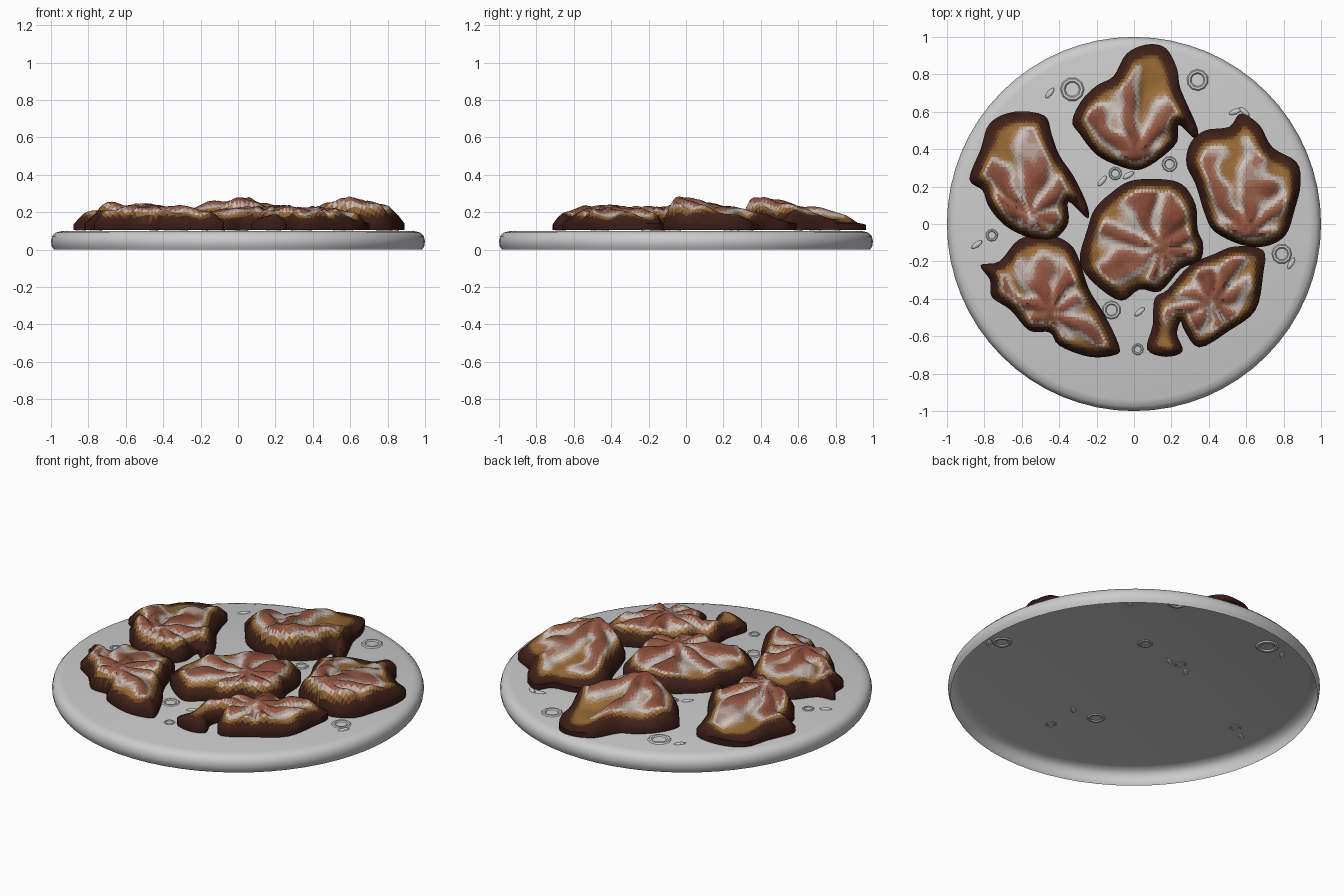
import bpy, bmesh, math
from mathutils import Vector, noise
from mathutils.geometry import delaunay_2d_cdt, intersect_point_line

if "Cube" in bpy.data.objects:
    bpy.data.objects.remove(bpy.data.objects["Cube"])


def finish(bm, name, angle=None):
    me = bpy.data.meshes.new(name)
    bm.to_mesh(me)
    bm.free()
    ob = bpy.data.objects.new(name, me)
    bpy.context.collection.objects.link(ob)
    if angle:
        bpy.ops.object.select_all(action='DESELECT')
        ob.select_set(True)
        bpy.context.view_layer.objects.active = ob
        bpy.ops.object.shade_smooth_by_angle(angle=math.radians(angle))
    return ob


# Browning ramp: charred edge, golden, pale glaze, red meat
STOPS = [(0.035, 0.01, 0.007), (0.06, 0.018, 0.01), (0.28, 0.13, 0.03),
         (0.33, 0.15, 0.04), (0.62, 0.57, 0.53), (0.32, 0.12, 0.07), (0.22, 0.06, 0.035)]
STEPS = 24
ramp = []
for i in range(STEPS):
    t = i / (STEPS - 1) * (len(STOPS) - 1)
    k = min(int(t), len(STOPS) - 2)
    c = Vector(STOPS[k]).lerp(Vector(STOPS[k + 1]), t - k)
    m = bpy.data.materials.new(f"browning_{i}")
    m.diffuse_color = (*c, 1)
    m.use_nodes = True
    m.node_tree.nodes["Principled BSDF"].inputs["Base Color"].default_value = m.diffuse_color
    ramp.append(m)

# Plate: open underneath, turned from a short profile
bm = bmesh.new()
N = 64
rings = []
for r, z in [(0.985, 0), (0.996, 0.02), (1.0, 0.045), (0.993, 0.072), (0.975, 0.091), (0.94, 0.1)]:
    rings.append([bm.verts.new((r * math.cos(2 * math.pi * i / N), r * math.sin(2 * math.pi * i / N), z))
                  for i in range(N)])
for a, b in zip(rings, rings[1:]):
    for i in range(N):
        j = (i + 1) % N
        bm.faces.new((a[i], a[j], b[j], b[i]))
bm.faces.new(rings[-1])
finish(bm, "plate", 40)


def smooth_outline(pts, n=4):
    pts = [Vector(p) for p in pts]
    out = []
    for i in range(len(pts)):
        a, b, c, d = (pts[(i + k) % len(pts)] for k in (-1, 0, 1, 2))
        for s in range(n):
            t = s / n
            out.append(0.5 * (2 * b + (c - a) * t + (2 * a - 5 * b + 4 * c - d) * t * t
                              + (3 * b - a - 3 * c + d) * t ** 3))
    return out


def edge_distance(p, loop):
    best = 9
    for a, b in zip(loop, loop[1:] + loop[:1]):
        q, t = intersect_point_line(p, a, b)
        q = a if t < 0 else b if t > 1 else q
        best = min(best, (Vector((q[0], q[1])) - p).length)
    return best


def meat(name, outline, peak, top, seed):
    """Piece with folds fanning out from a tall peak, sloping to a thin charred edge."""
    loop = smooth_outline(outline)
    peak = Vector(peak)
    step = 0.018
    xs, ys = [p.x for p in loop], [p.y for p in loop]
    pts = list(loop)
    for i in range(int((max(xs) - min(xs)) / step)):
        for j in range(int((max(ys) - min(ys)) / step)):
            p = Vector((min(xs) + (i + 0.5 * (j % 2)) * step, min(ys) + j * step))
            if edge_distance(p, loop) > step * 0.6:
                pts.append(p)
    n = len(loop)
    res = delaunay_2d_cdt(pts, [(i, (i + 1) % n) for i in range(n)], [], 1, 1e-5)
    co, faces = res[0], res[2]
    bm = bmesh.new()
    verts, dist, tone = {}, {}, {}
    for idx in sorted({i for f in faces for i in f}):
        p = Vector((co[idx][0], co[idx][1]))
        d = edge_distance(p, loop)
        v = p - peak
        r, ang = v.length, math.atan2(v.y, v.x)
        wob = noise.noise(Vector((p.x * 6, p.y * 6, seed)))
        streak = math.sin(ang * 8 + seed + 3 * wob)
        fold = 0.017 * streak * min(1, r / 0.15)
        lump = 0.02 * noise.noise(Vector((p.x * 9, p.y * 9, seed + 7)))
        h = top - (top - 0.155) * min(1, r / 0.58) ** 0.9 + fold + lump
        k = min(1, d / 0.075)
        k = k * (2 - k)
        z = 0.138 + 0.012 * wob + max(h - 0.138, 0.004) * k
        verts[idx] = bm.verts.new((p.x, p.y, z))
        # South side near the peak is less charred than the far edge
        char = 0.012 + 0.04 * min(1, r / 0.45)
        if d < char:
            t = 0.15 * d / char
        else:
            t = 0.15 + 0.33 * min(1, (d - char) / 0.035)
            mix = 0.95 - 0.85 * r + 0.2 * streak + 0.32 * wob
            t += min(1, (d - char) / 0.035) * max(-0.1, min(0.5, mix - 0.45))
        tone[verts[idx]] = max(0, min(1, t))
    for f in faces:
        face = bm.faces.new([verts[i] for i in f])
        face.material_index = round(sum(tone[v] for v in face.verts) / 3 * (STEPS - 1))
        face.normal_update()
        if face.normal.z < 0:
            face.normal_flip()
    # Dark side wall down to the plate
    rim = [e for e in bm.edges if e.is_boundary]
    ext = bmesh.ops.extrude_edge_only(bm, edges=rim)["geom"]
    for g in ext:
        if isinstance(g, bmesh.types.BMVert):
            g.co.z = 0.105
        elif isinstance(g, bmesh.types.BMFace):
            g.material_index = 0
    bmesh.ops.recalc_face_normals(bm, faces=bm.faces[:])
    if sum(f.normal.z for f in bm.faces) < 0:
        bmesh.ops.reverse_faces(bm, faces=bm.faces[:])
    ob = finish(bm, name, 60)
    for m in ramp:
        ob.data.materials.append(m)


# Six grilled pieces
meat("meat_back", [(.07, .96), (.17, .94), (.23, .83), (.25, .72), (.34, .51), (.32, .46), (.24, .53),
     (.23, .44), (.14, .35), (.03, .29), (-.08, .31), (-.20, .37), (-.29, .48), (-.33, .55), (-.28, .66),
     (-.20, .74), (-.11, .79), (-.04, .91)], (0, .36), .28, 1)
meat("meat_left", [(-.77, .54), (-.64, .60), (-.48, .58), (-.44, .48), (-.40, .37), (-.32, .25), (-.25, .10),
     (-.25, .03), (-.35, .12), (-.35, .01), (-.41, -.07), (-.50, -.09), (-.64, -.04), (-.72, .02),
     (-.78, .10), (-.81, .18), (-.88, .24), (-.82, .40)], (-.55, .04), .25, 2)
meat("meat_right", [(.57, .59), (.67, .53), (.74, .41), (.87, .33), (.89, .21), (.86, .08), (.81, -.06),
     (.70, -.12), (.57, -.11), (.43, -.04), (.38, .05), (.33, .21), (.28, .32), (.30, .43), (.38, .50),
     (.51, .52)], (.6, -.05), .28, 3)
meat("meat_centre", [(-.13, .16), (-.02, .23), (.14, .24), (.26, .21), (.33, .10), (.34, -.03), (.37, -.11),
     (.35, -.20), (.25, -.24), (.14, -.36), (.03, -.35), (-.07, -.41), (-.21, -.32), (-.29, -.20),
     (-.25, -.03), (-.21, .08)], (.14, -.12), .235, 4)
meat("meat_front_left", [(-.61, -.08), (-.45, -.06), (-.34, -.11), (-.29, -.20), (-.24, -.35), (-.16, -.48),
     (-.08, -.65), (-.10, -.70), (-.24, -.71), (-.40, -.65), (-.45, -.58), (-.56, -.57), (-.66, -.46),
     (-.76, -.39), (-.77, -.30), (-.82, -.22), (-.72, -.20)], (-.45, -.48), .24, 5)
meat("meat_front_right", [(.54, -.12), (.69, -.14), (.69, -.27), (.65, -.46), (.51, -.57), (.35, -.66),
     (.27, -.57), (.25, -.52), (.23, -.59), (.26, -.68), (.17, -.71), (.07, -.67), (.10, -.54), (.11, -.40),
     (.18, -.35), (.30, -.22), (.43, -.16)], (.4, -.42), .225, 6)

# Onion rings lying on the plate
for i, (x, y, r) in enumerate([(-.33, .72, .062), (.34, .77, .056), (.19, .32, .04), (-.10, .27, .034),
                               (-.76, -.06, .032), (.79, -.16, .052), (-.12, -.46, .048), (.02, -.67, .03)]):
    bpy.ops.mesh.primitive_torus_add(location=(x, y, .1), rotation=(0, 0, i), major_radius=r * .82,
                                     minor_radius=r * .22, major_segments=10, minor_segments=6)
    ob = bpy.context.object
    ob.name = f"onion_ring_{i}"
    ob.scale.z = .6

# Sliced herb bits
for i, (x, y, a) in enumerate([(-.45, .70, 50), (-.17, .23, 50), (-.84, -.11, 35), (.03, -.47, 40),
                               (.84, -.21, 60), (.54, .60, 20), (.59, .60, 140), (-.03, .26, 30)]):
    bpy.ops.mesh.primitive_uv_sphere_add(segments=8, ring_count=6, radius=1, location=(x, y, .1),
                                         rotation=(0, 0, math.radians(a)), scale=(.035, .014, .009))
    bpy.context.object.name = f"herb_bit_{i}"
